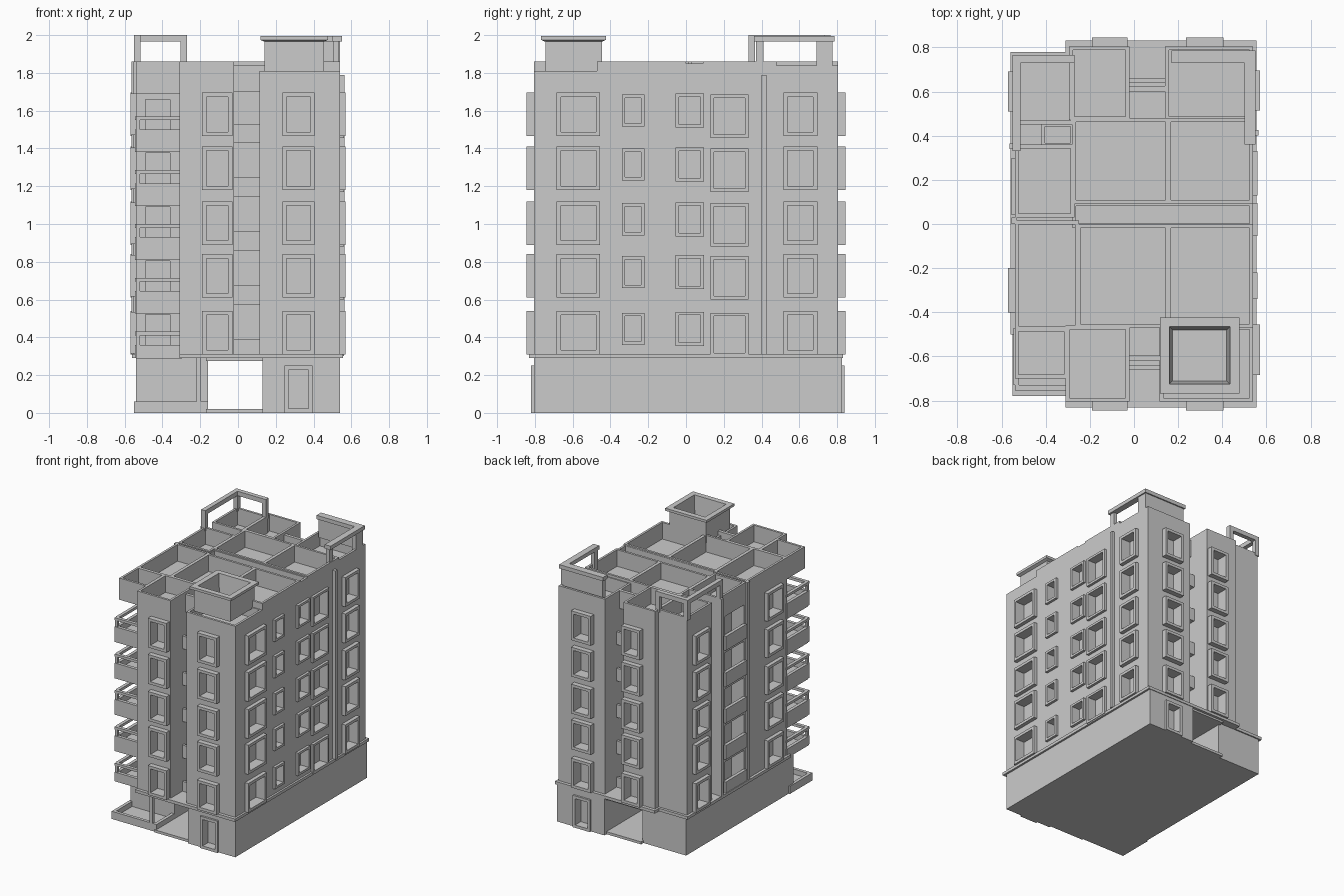
import bpy, bmesh
from mathutils import Vector

if "Cube" in bpy.data.objects:
    bpy.data.objects.remove(bpy.data.objects["Cube"])


def add_box(bm, x0, x1, y0, y1, z0, z1):
    r = bmesh.ops.create_cube(bm, size=1)
    for v in r["verts"]:
        v.co = Vector((x0 + (v.co.x + .5) * (x1 - x0),
                       y0 + (v.co.y + .5) * (y1 - y0),
                       z0 + (v.co.z + .5) * (z1 - z0)))


def finish(bm, name):
    bmesh.ops.recalc_face_normals(bm, faces=bm.faces)
    me = bpy.data.meshes.new(name)
    bm.to_mesh(me)
    bm.free()
    ob = bpy.data.objects.new(name, me)
    bpy.context.collection.objects.link(ob)
    return ob


def boxes(name, items):
    bm = bmesh.new()
    for b in items:
        add_box(bm, *b)
    return finish(bm, name)


def tray(name, x0, x1, y0, y1, top=1.86, z0=.3, floor=1.73, t=.025):
    """Solid block with a sunken roof behind a thin parapet."""
    bm = bmesh.new()
    add_box(bm, x0, x1, y0, y1, z0, top)
    face = max(bm.faces, key=lambda f: f.calc_center_median().z)
    bmesh.ops.inset_region(bm, faces=[face], thickness=t)
    e = bmesh.ops.extrude_face_region(bm, geom=[face])
    bmesh.ops.translate(bm, vec=(0, 0, floor - top),
                        verts=[v for v in e["geom"] if isinstance(v, bmesh.types.BMVert)])
    bmesh.ops.delete(bm, geom=[face], context="FACES_ONLY")
    return finish(bm, name)


frames, cuts = [], []


def on_face(axis, sign, plane, u0, u1, z0, z1, d0, d1):
    """Box lying on a wall; d is measured outward from the wall plane."""
    a, b = sorted((plane + sign * d0, plane + sign * d1))
    return (a, b, u0, u1, z0, z1) if axis == "x" else (u0, u1, a, b, z0, z1)


def window(axis, sign, plane, u, z, w, h, out=.04, bar=.022):
    u0, u1, z0, z1 = u - w / 2, u + w / 2, z - h / 2, z + h / 2
    for r in ((u0, u0 + bar, z0, z1), (u1 - bar, u1, z0, z1),
              (u0 + bar, u1 - bar, z0, z0 + bar), (u0 + bar, u1 - bar, z1 - bar, z1)):
        frames.append(on_face(axis, sign, plane, *r, -.01, out))
    cuts.append(on_face(axis, sign, plane, u0 + bar, u1 - bar, z0 + bar, z1 - bar, -.05, .06))


# Window columns on all four sides
floors = [.31 + .285 * i for i in range(5)]
for i, z in enumerate((.425, .725, 1.005, 1.295, 1.58)):
    for s in (-1, 1):
        window("y", s, .805 * s, -.11, z, .16, .23)
        window("y", s, .805 * s, .32, z, .17, .23)
    window("x", 1, .54, -.57, z, .23, .23, .03)
    window("x", 1, .54, .605, z, .18, .23, .03)
    window("x", -1, -.54, .6, z, .18, .23, .03)
    window("x", -1, -.54, -.3, z, .2, .22, .03)
    # Smaller irregular windows in the middle of the right side
    window("x", 1, .54, -.28, z + .02, .12, .17, .02, .018)
    window("x", 1, .54, .02, z + .02, .15, .18, .02, .018)
    window("x", 1, .54, .23, z - .01, .2, .23, .02, .018)
    # Left side loggia and the corner balcony door
    cuts.append((-.6, -.43, .05, .29, floors[i] + .01, floors[i] + .24))
    cuts.append((-.49, -.36, -.6, -.44, floors[i] + .01, floors[i] + .21))
# Street doors
for s, y in ((-1, -.8), (1, .82)):
    window("y", s, y, .32, .125, .15, .25, .02)

cutter = boxes("opening_cutter", cuts)
cutter.hide_render = True
cutter.hide_viewport = True
cutter.display_type = "WIRE"
boxes("window_frames", frames)

# Upper blocks, each with its own sunken roof
rooms = [
    tray("back_left_block", -.54, -.27, .45, .76),
    tray("left_middle_block", -.54, -.27, .03, .36),
    tray("left_front_block", -.54, -.25, -.48, .015),
    tray("back_tower", -.295, -.02, .47, .805),
    tray("core_back", -.28, .16, .09, .48),
    tray("core_front", -.26, .16, -.47, .0),
    tray("front_tower", -.31, -.02, -.805, -.46),
    tray("right_back_block", .14, .54, .47, .805, 1.84),
    tray("right_middle_block", .15, .54, .09, .48),
    tray("right_front_block", .15, .54, -.47, .0),
    tray("front_right_tower", .115, .54, -.805, -.46, 1.81),
    tray("left_slot_wall", -.42, -.27, .35, .46, 1.8),
    tray("middle_corridor", -.28, .54, -.015, .1, 1.85),
]

# Ground floor with the through passage
base = [boxes("right_base", [(.13, .54, -.805, .825, 0, .29)]),
        boxes("left_base", [(-.54, -.16, -.56, .77, 0, .29)])]
boxes("terrace_post", [(-.22, -.195, -.78, -.755, .02, .3)])
boxes("passage_slabs", [(-.17, .14, -.79, .8, 0, .02),
                        (-.17, .14, -.79, .81, .275, .3)])
boxes("ground_cornice", [(-.31, .555, -.83, .83, .29, .313), (-.56, -.3, -.5, .78, .29, .313)])
boxes("garden_terrace", [(-.545, -.16, -.77, -.55, 0, .02), (-.545, -.16, -.78, -.755, 0, .06),
                         (-.55, -.525, -.78, -.5, 0, .06), (-.185, -.16, -.76, -.55, 0, .06)])

for ob in rooms + base:
    m = ob.modifiers.new("openings", "BOOLEAN")
    m.operation = "DIFFERENCE"
    m.solver = "EXACT"
    m.object = cutter

# Corner balconies with solid parapet and thin rail
balcony, well, loggia = [], [], []
for z in floors:
    balcony.append((-.54, -.3, -.75, -.47, z - .025, z))
    low = z - .07 if z > .4 else z - .02
    for za, zb in ((low, z + .05), (z + .1, z + .12)):
        balcony.append((-.54, -.3, -.755, -.73, za, zb))
        balcony.append((-.545, -.52, -.73, -.47, za, zb))
    balcony.append((-.54, -.52, -.75, -.73, z + .04, z + .11))
    # Slabs in the front and back light wells
    for y0, y1, e in ((-.66, -.45, -.66), (.45, .66, .64)):
        well.append((-.03, .15, y0, y1, z - .02, z))
        well.append((-.03, .15, e, e + .02, z, z + .08))
    loggia.append((-.555, -.53, .04, .3, z - .02, z + .09))
boxes("corner_balconies", balcony)
boxes("well_balconies", well + [(-.03, .15, y, y + .025, 1.7, 1.84) for y in (-.62, .6)])
boxes("loggia_parapets", loggia)
tray("balcony_roof", -.54, -.3, -.7, -.47, 1.86, 1.69, 1.73)

# Vertical fins on the sides
boxes("wall_fins", [(.53, .565, .4, .425, .31, 1.79), (-.565, -.53, .34, .365, .31, 1.86),
                    (-.555, -.53, .0, .03, .31, 1.86)])

# Open-topped box with flared rim on the front right tower
bm = bmesh.new()
rings = []
profile = ((0, 1.8), (0, 1.965), (-.022, 1.975), (-.022, 1.995), (.02, 1.995), (.035, 1.84))
for d, z in profile:
    x0, x1, y0, y1 = .14 + d, .455 - d, -.745 + d, -.445 - d
    rings.append([bm.verts.new((x, y, z)) for x, y in ((x0, y0), (x1, y0), (x1, y1), (x0, y1))])
for a, b in zip(rings, rings[1:]):
    for k in range(4):
        bm.faces.new((a[k], a[(k + 1) % 4], b[(k + 1) % 4], b[k]))
bm.faces.new(rings[0])
bm.faces.new(rings[-1])
finish(bm, "roof_box")

# L-shaped open roof frame on the back left corner
boxes("roof_frame", [(x, x + .035, y, y + .035, 1.84, 1.97)
                     for x, y in ((-.55, .33), (-.55, .73), (-.305, .73))]
      + [(-.55, -.27, .73, .765, 1.965, 2), (-.55, -.515, .33, .735, 1.965, 2)])

# Half-open box on the back right corner
boxes("roof_canopy", [(.18, .54, .74, .775, 1.82, 1.97), (.505, .54, .69, .75, 1.82, 1.97),
                      (.505, .535, .37, .41, 1.8, 1.97),
                      (.17, .55, .73, .785, 1.965, 1.995), (.5, .55, .36, .74, 1.965, 1.995)])
